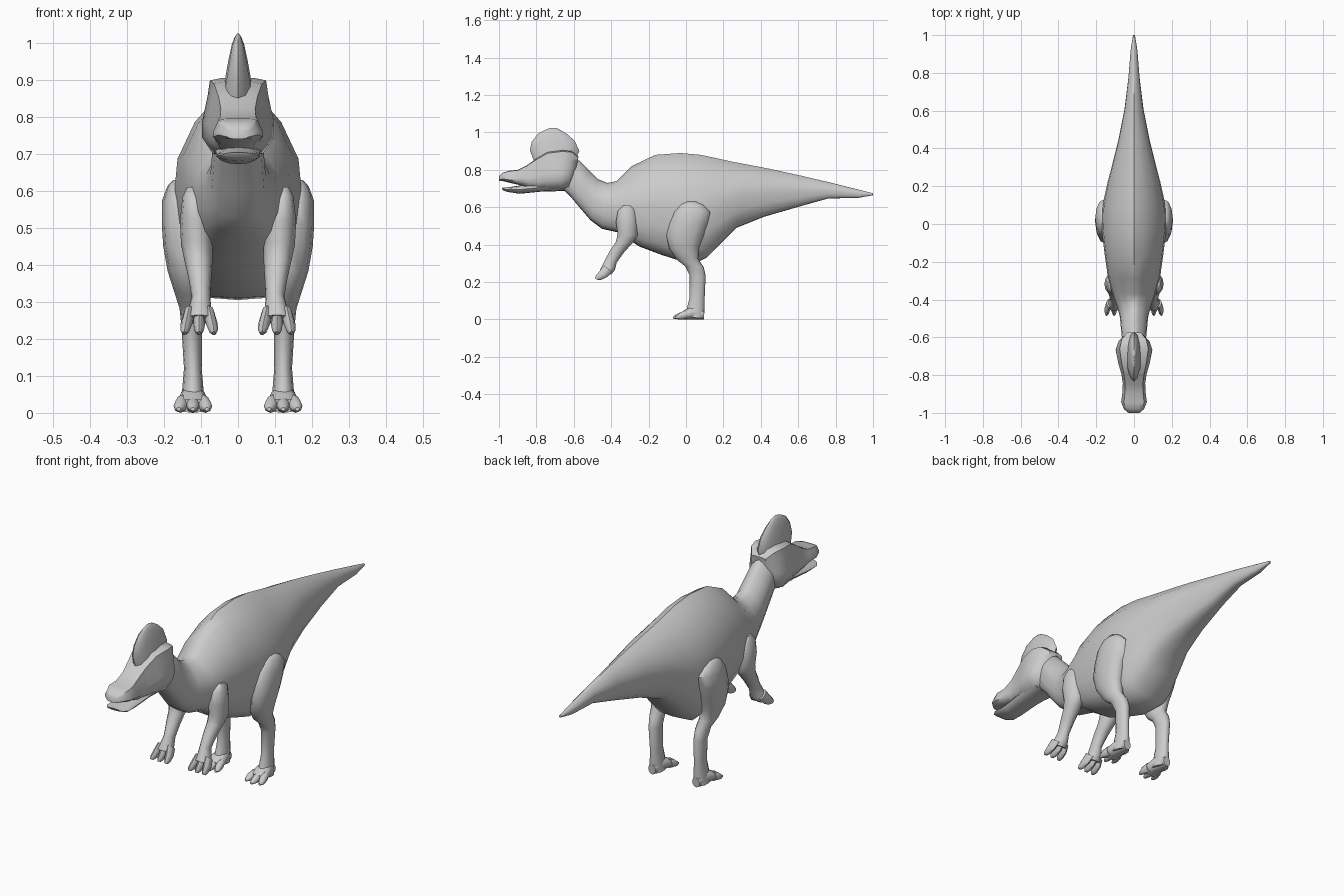
import bpy, bmesh, math

skin = bpy.data.materials.new("grey skin")
skin.diffuse_color = (0.6, 0.6, 0.6, 1)


def mirrored(half):
    """Close a half section (u, t), running from top centre to bottom centre."""
    return half + [(-u, t) for u, t in half[-2:0:-1]]


def round_section(n):
    return [(math.cos(2 * math.pi * i / n), 0.5 + 0.5 * math.sin(2 * math.pi * i / n))
            for i in range(n)]


BODY = mirrored([(0, 1), (.3, .95), (.68, .82), (.95, .65), (1, .5),
                 (.95, .28), (.78, .1), (.45, .01), (0, 0)])
HEAD = mirrored([(0, 1), (.45, 1), (.76, .97), (.82, .78), (.97, .45),
                 (.97, .25), (.68, .05), (0, 0)])
LIMB = round_section(12)
DIGIT = round_section(8)


def loft(name, section, rings):
    """Each ring: upper (y, z), lower (y, z), centre x, half width."""
    bm = bmesh.new()
    loops = []
    for y1, z1, y0, z0, cx, w in rings:
        loops.append([bm.verts.new((cx + w * u, y0 + (y1 - y0) * t, z0 + (z1 - z0) * t))
                      for u, t in section])
    n = len(section)
    for a, b in zip(loops, loops[1:]):
        for i in range(n):
            j = (i + 1) % n
            bm.faces.new((a[i], a[j], b[j], b[i]))
    bm.faces.new(loops[0])
    bm.faces.new(loops[-1])
    bmesh.ops.recalc_face_normals(bm, faces=bm.faces)
    mesh = bpy.data.meshes.new(name)
    bm.to_mesh(mesh)
    bm.free()
    mesh.materials.append(skin)
    ob = bpy.data.objects.new(name, mesh)
    bpy.context.collection.objects.link(ob)
    bpy.ops.object.select_all(action='DESELECT')
    ob.select_set(True)
    bpy.context.view_layer.objects.active = ob
    bpy.ops.object.shade_smooth_by_angle(angle=math.radians(50))
    return ob


def centred(rings):
    return [(a, b, c, d, 0, w) for a, b, c, d, w in rings]


# neck, trunk and tail
loft("body", BODY, centred([
    (-.60, .86, -.68, .72, .055), (-.57, .85, -.62, .66, .065),
    (-.52, .80, -.57, .60, .07), (-.47, .75, -.51, .53, .075),
    (-.42, .73, -.45, .485, .09), (-.37, .74, -.36, .465, .115),
    (-.29, .82, -.25, .39, .14), (-.165, .88, -.13, .345, .157),
    (-.03, .89, -.02, .31, .172), (.08, .88, .06, .305, .17),
    (.15, .865, .11, .33, .16), (.24, .845, .20, .42, .14),
    (.32, .83, .27, .49, .12), (.45, .805, .42, .55, .085),
    (.61, .77, .61, .605, .05), (.78, .73, .76, .647, .03),
    (.92, .695, .92, .65, .018), (1, .675, 1, .664, .005)]))

# skull with the upper bill
loft("skull", HEAD, centred([
    (-.575, .87, -.60, .74, .05), (-.61, .90, -.63, .70, .085),
    (-.66, .905, -.67, .69, .10), (-.74, .895, -.74, .69, .085),
    (-.80, .86, -.79, .69, .069), (-.85, .825, -.84, .70, .061),
    (-.90, .80, -.895, .72, .064), (-.945, .795, -.94, .73, .07),
    (-.98, .785, -.98, .74, .055), (-1, .765, -1, .74, .03)]))

# lower jaw
loft("jaw", LIMB, centred([
    (-.66, .74, -.65, .687, .07), (-.78, .73, -.78, .683, .06),
    (-.88, .718, -.89, .672, .056), (-.95, .707, -.955, .682, .06),
    (-.985, .704, -.98, .692, .04)]))

# thin rounded crest
loft("crest", LIMB, centred([
    (-.60, .84, -.81, .84, .045), (-.57, .90, -.835, .905, .035),
    (-.595, .955, -.825, .95, .026), (-.64, .995, -.79, .995, .017),
    (-.68, .018 + 1, -.745, 1.018, .008), (-.70, 1.025, -.72, 1.025, .002)]))

for s, side in ((-1, "left"), (1, "right")):
    # front limb: back edge, front edge, centre x, half width
    arm = [(-.295, .61, -.335, .61, .125, .013), (-.27, .59, -.365, .58, .12, .03),
           (-.26, .52, -.375, .52, .114, .043), (-.257, .45, -.365, .46, .111, .043),
           (-.285, .41, -.375, .415, .107, .038), (-.33, .36, -.405, .37, .103, .031),
           (-.37, .305, -.43, .325, .1, .025), (-.38, .265, -.445, .295, .103, .031),
           (-.40, .24, -.46, .265, .105, .04)]
    loft(side + "_arm", LIMB, [(a, b, c, d, s * x, w) for a, b, c, d, x, w in arm])

    # back limb
    leg = [(.055, .63, .005, .63, .165, .01), (.095, .61, -.03, .615, .165, .026),
           (.13, .575, -.065, .575, .16, .045), (.115, .51, -.09, .51, .154, .052),
           (.095, .45, -.105, .45, .15, .052), (.07, .385, -.09, .38, .143, .047),
           (.065, .325, -.05, .32, .133, .038), (.095, .28, -.005, .285, .127, .031),
           (.105, .235, .02, .235, .125, .028), (.10, .12, .02, .12, .122, .024),
           (.10, .06, .005, .06, .122, .029), (.095, .005, -.01, .015, .122, .034)]
    loft(side + "_leg", LIMB, [(a, b, c, d, s * x, w) for a, b, c, d, x, w in leg])

    # foot pad
    foot = [(.098, .05, .095, 0, .122, .02), (.04, .075, .04, 0, .122, .036),
            (.0, .055, .0, 0, .122, .044), (-.025, .038, -.025, 0, .122, .044)]
    loft(side + "_foot", LIMB, [(a, b, c, d, s * x, w) for a, b, c, d, x, w in foot])

    # fingers and toes, spread sideways
    for k in (-1, 0, 1):
        fx = s * (.105 + .026 * k)
        loft(f"{side}_finger_{k + 2}", DIGIT, [
            (-.395, .255, -.44, .29, fx, .015),
            (-.42, .228, -.465, .255, fx + s * k * .008, .016),
            (-.45, .213, -.482, .235, fx + s * k * .012, .013),
            (-.47, .21, -.487, .22, fx + s * k * .014, .006)])
        tx = s * (.122 + .028 * k)
        out = s * k * .006
        tip = -.07 if k == 0 else -.058
        loft(f"{side}_toe_{k + 2}", DIGIT, [
            (.0, .05, .0, .002, tx, .018),
            (-.03, .038, -.03, 0, tx + out, .018),
            (tip + .015, .026, tip + .015, .002, tx + out * 1.5, .014),
            (tip, .015, tip, .005, tx + out * 1.7, .006)])
